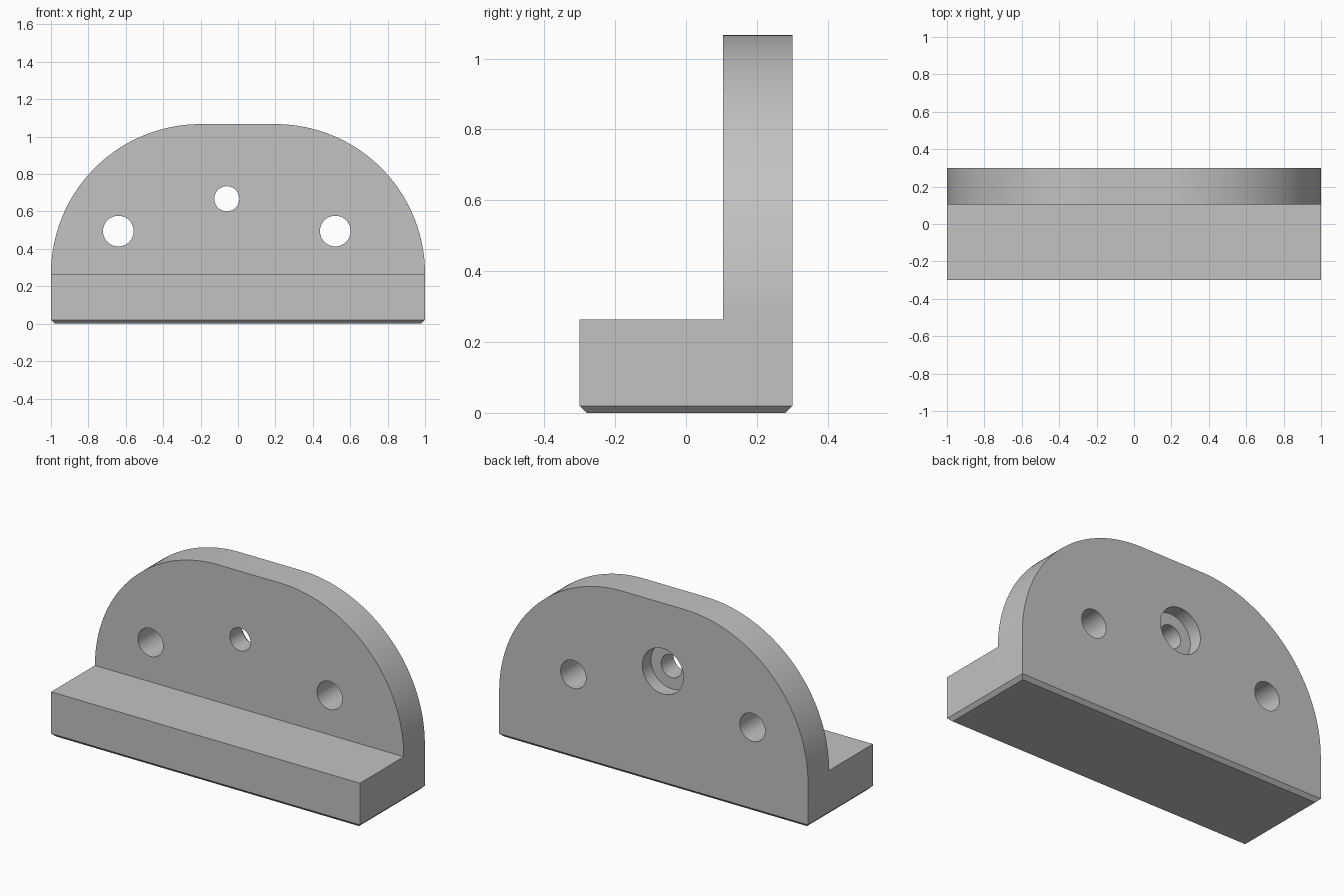
import bpy
import bmesh
from math import cos, sin, pi, radians
from mathutils import Matrix

cube = bpy.data.objects.get("Cube")
if cube:
    bpy.data.objects.remove(cube, do_unlink=True)

HALF_DEPTH = 0.30      # half of the base depth
LEDGE_Z = 0.264        # top of the foot
PLATE_FRONT = 0.105    # front face of the upright plate
RADIUS = 0.80          # rounded shoulders
SHOULDER_Z = 0.267
CHAMFER = 0.02
ARC_STEPS = 40

grey = bpy.data.materials.new("light grey")
grey.use_nodes = True
colour = (0.54, 0.54, 0.54, 1)
grey.diffuse_color = colour
grey.node_tree.nodes["Principled BSDF"].inputs["Base Color"].default_value = colour


def make_object(name, bm):
    bmesh.ops.recalc_face_normals(bm, faces=bm.faces)
    mesh = bpy.data.meshes.new(name)
    bm.to_mesh(mesh)
    bm.free()
    obj = bpy.data.objects.new(name, mesh)
    bpy.context.collection.objects.link(obj)
    mesh.materials.append(grey)
    return obj


def cut(target, cutter):
    """Subtract the cutter, then discard it."""
    cutter.hide_render = True
    mod = target.modifiers.new("cut", "BOOLEAN")
    mod.operation = "DIFFERENCE"
    mod.solver = "EXACT"
    mod.object = cutter
    bpy.context.view_layer.objects.active = target
    bpy.ops.object.modifier_apply(modifier=mod.name)
    bpy.data.objects.remove(cutter, do_unlink=True)


def drill(target, x, z, radius, y_from, y_to):
    bm = bmesh.new()
    place = Matrix.Translation((x, (y_from + y_to) / 2, z)) @ Matrix.Rotation(pi / 2, 4, "X")
    bmesh.ops.create_cone(bm, cap_ends=True, segments=64, radius1=radius,
                          radius2=radius, depth=y_to - y_from, matrix=place)
    cut(target, make_object("drill", bm))


# Outline with two rounded shoulders, extruded through the full depth
right = [(1 - RADIUS + RADIUS * cos(a), SHOULDER_Z + RADIUS * sin(a))
         for a in (i / ARC_STEPS * pi / 2 for i in range(ARC_STEPS + 1))]
outline = [(-1, 0), (1, 0)] + right + [(-x, z) for x, z in reversed(right)]
bm = bmesh.new()
face = bm.faces.new([bm.verts.new((x, -HALF_DEPTH, z)) for x, z in outline])
extruded = bmesh.ops.extrude_face_region(bm, geom=[face])["geom"]
bmesh.ops.translate(bm, vec=(0, 2 * HALF_DEPTH, 0),
                    verts=[v for v in extruded if isinstance(v, bmesh.types.BMVert)])
bmesh.ops.recalc_face_normals(bm, faces=bm.faces)

# Chamfer around the underside
bottom = [e for e in bm.edges if all(v.co.z < 0.001 for v in e.verts)]
bmesh.ops.bevel(bm, geom=bottom, offset=CHAMFER, offset_type="OFFSET",
                segments=1, profile=0.5, affect="EDGES")
bracket = make_object("angle_bracket", bm)

# Clear the space above the foot, leaving the upright plate
bm = bmesh.new()
bmesh.ops.create_cube(bm, size=1, matrix=Matrix.Translation((0, PLATE_FRONT - 0.5, LEDGE_Z + 0.5))
                      @ Matrix.Diagonal((3, 1, 1, 1)))
cut(bracket, make_object("ledge_cutter", bm))

# Two mounting holes, and a centre hole counterbored from the back
for x, z, radius in ((-0.64, 0.495, 0.082), (0.52, 0.495, 0.082), (-0.06, 0.668, 0.067)):
    drill(bracket, x, z, radius, 0, 0.5)
drill(bracket, -0.06, 0.668, 0.133, HALF_DEPTH - 0.08, 0.5)

bpy.ops.object.select_all(action="DESELECT")
bracket.select_set(True)
bpy.context.view_layer.objects.active = bracket
bpy.ops.object.shade_smooth_by_angle(angle=radians(30))
